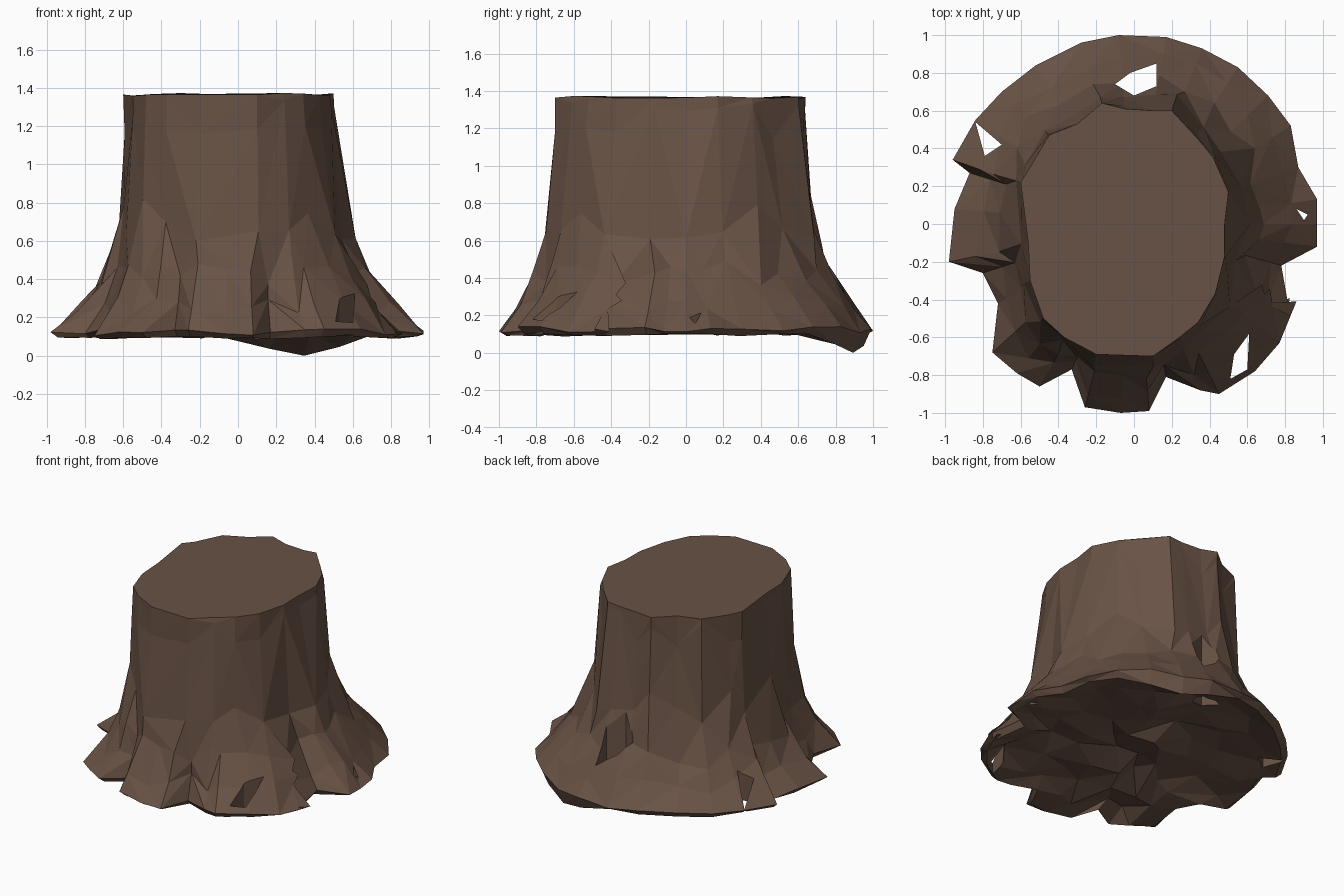
import bpy, bmesh, math, random
from mathutils import Vector

if "Cube" in bpy.data.objects:
    bpy.data.objects.remove(bpy.data.objects["Cube"])

random.seed(11)

# Outline of the cut top and of the spreading roots, counter-clockwise
TOP = [(.48, 0), (.5, .17), (.42, .35), (.33, .46), (.2, .6), (.1, .6), (-.05, .61), (-.17, .64),
       (-.3, .53), (-.45, .47), (-.55, .3), (-.6, .22), (-.56, -.1), (-.55, -.3), (-.48, -.5),
       (-.37, -.6), (-.2, -.69), (.1, -.7), (.24, -.6), (.34, -.52), (.43, -.37), (.48, -.17)]
BASE = [(.97, 0), (.97, .13), (.87, .3), (.83, .52), (.71, .68), (.55, .83), (.36, .93), (.17, .99),
        (-.08, 1), (-.28, .96), (-.52, .84), (-.7, .7), (-.84, .55), (-.96, .34), (-.87, .27),
        (-.95, .08), (-.98, -.2), (-.8, -.26), (-.72, -.42), (-.75, -.68), (-.62, -.79),
        (-.5, -.86), (-.33, -.77), (-.26, -.97), (-.07, -1), (.08, -.99), (.17, -.81),
        (.35, -.88), (.45, -.9), (.64, -.78), (.77, -.63), (.86, -.41), (.71, -.42),
        (.78, -.22), (.97, -.12)]
# Flare from trunk to roots: height, blend
FLARE = [(1.5, 0), (1.3, .01), (1.0, .06), (.7, .165), (.43, .4), (.26, .71), (.125, 1), (0, 1)]
TAU = 2 * math.pi


def angles_of(outline):
    return [math.atan2(y, x) % TAU for x, y in outline]


def radius_at(outline, angle):
    """Distance from the axis to the outline in the given direction."""
    d = Vector((math.cos(angle), math.sin(angle)))
    for i, p in enumerate(outline):
        a, b = Vector(p), Vector(outline[(i + 1) % len(outline)])
        e = b - a
        den = d.x * e.y - d.y * e.x
        if abs(den) < 1e-6:
            continue
        t = (a.x * e.y - a.y * e.x) / den
        s = (a.x * d.y - a.y * d.x) / den
        if t > 0 and -1e-4 <= s <= 1.0001:
            return t
    return .6


def flare_at(z, angle):
    """Blend towards the root outline; the left side spreads later."""
    for (z1, f1), (z0, f0) in zip(FLARE, FLARE[1:]):
        if z >= z0:
            f = f1 + (f0 - f1) * (z1 - z) / (z1 - z0)
            return f ** (1 + .5 * max(0, -math.cos(angle)))
    return 1


def vert(bm, angle, r, z):
    return bm.verts.new((r * math.cos(angle), r * math.sin(angle), z))


def zip_rings(bm, a, b):
    """Join two rings of (angle, vertex), which may differ in count, with triangles."""
    i = j = 0
    while i < len(a) or j < len(b):
        na = a[(i + 1) % len(a)][0] + TAU * ((i + 1) // len(a))
        nb = b[(j + 1) % len(b)][0] + TAU * ((j + 1) // len(b))
        va, vb = a[i % len(a)][1], b[j % len(b)][1]
        if j >= len(b) or (i < len(a) and na <= nb + random.uniform(-.03, .03)):
            bm.faces.new((va, vb, a[(i + 1) % len(a)][1]))
            i += 1
        else:
            bm.faces.new((va, vb, b[(j + 1) % len(b)][1]))
            j += 1


def mesh_object(name, bm):
    bmesh.ops.recalc_face_normals(bm, faces=bm.faces)
    me = bpy.data.meshes.new(name)
    bm.to_mesh(me)
    bm.free()
    ob = bpy.data.objects.new(name, me)
    bpy.context.collection.objects.link(ob)
    return ob


# Trunk: rings blended from the top outline to the root outline
# (angles, height, radial jitter, height jitter)
bm = bmesh.new()
top_a, base_a = angles_of(TOP), angles_of(BASE)
rings = []
for angs, z, jr, jz in [(top_a, 1.365, 0, .008), (top_a, 1.24, .012, .1), (top_a, .72, .018, .13),
                        (base_a, .43, .022, .07), (base_a, .26, .025, .05), (base_a, .122, 0, .02)]:
    ring = []
    for a in angs:
        h = z + random.uniform(-jz, jz)
        rt, rb = radius_at(TOP, a), radius_at(BASE, a)
        f = flare_at(h, a) if z > .2 else 1
        f = 0 if z > 1.3 else f
        ring.append((a, vert(bm, a, rt + (rb - rt) * f + random.uniform(-jr, jr), h)))
    rings.append(ring)

# Thin root edge, with one root dipping to the ground
ring = []
for a in base_a:
    dip = max(0, 1 - abs(a - 1.2) / .42) * .1
    ring.append((a, vert(bm, a, radius_at(BASE, a) * .96, .094 - dip + random.uniform(-.008, .008))))
low = min((v for _, v in ring), key=lambda v: v.co.z)
low.co.z = 0
rings.append(ring)

# Craggy underside
for count, s, z, jz in [(27, .8, .135, .04), (18, .58, .14, .05), (12, .38, .14, .05), (6, .18, .14, .05)]:
    ring = []
    for i in range(count):
        a = (i + .5 + random.uniform(-.35, .35)) * TAU / count
        r = radius_at(BASE, a) * s * random.uniform(.92, 1.08)
        ring.append((a, vert(bm, a, r, z + random.uniform(-jz, jz))))
    rings.append(ring)

for upper, lower in zip(rings, rings[1:]):
    zip_rings(bm, upper, lower)
bm.faces.new([v for _, v in rings[0]])
bm.faces.new([v for _, v in rings[-1]])
stump = mesh_object("stump", bm)
bark = bpy.data.materials.new("bark")
bark.diffuse_color = (.14, .085, .06, 1)
bark.use_nodes = True
bark.node_tree.nodes["Principled BSDF"].inputs["Base Color"].default_value = bark.diffuse_color
stump.data.materials.append(bark)

# Gaps between the roots, open from above
GAPS = [[(-.1, .74), (0, .68), (.12, .73), (.12, .85), (-.02, .8)],
        [(-.84, .54), (-.79, .36), (-.7, .42)],
        [(.61, -.58), (.53, -.69), (.51, -.82), (.6, -.77)],
        [(.86, .08), (.9, .02), (.92, .05)]]
bm = bmesh.new()
for gap in GAPS:
    lo = [bm.verts.new((x, y, -.3)) for x, y in gap]
    hi = [bm.verts.new((x, y, .8)) for x, y in gap]
    bm.faces.new(lo)
    bm.faces.new(hi)
    for i in range(len(gap)):
        j = (i + 1) % len(gap)
        bm.faces.new((lo[i], lo[j], hi[j], hi[i]))
cutter = mesh_object("root_gap_cutter", bm)
cutter.data.materials.append(bark)
cutter.hide_render = True
cutter.hide_set(True)
mod = stump.modifiers.new("root_gaps", 'BOOLEAN')
mod.operation = 'DIFFERENCE'
mod.solver = 'EXACT'
mod.object = cutter
